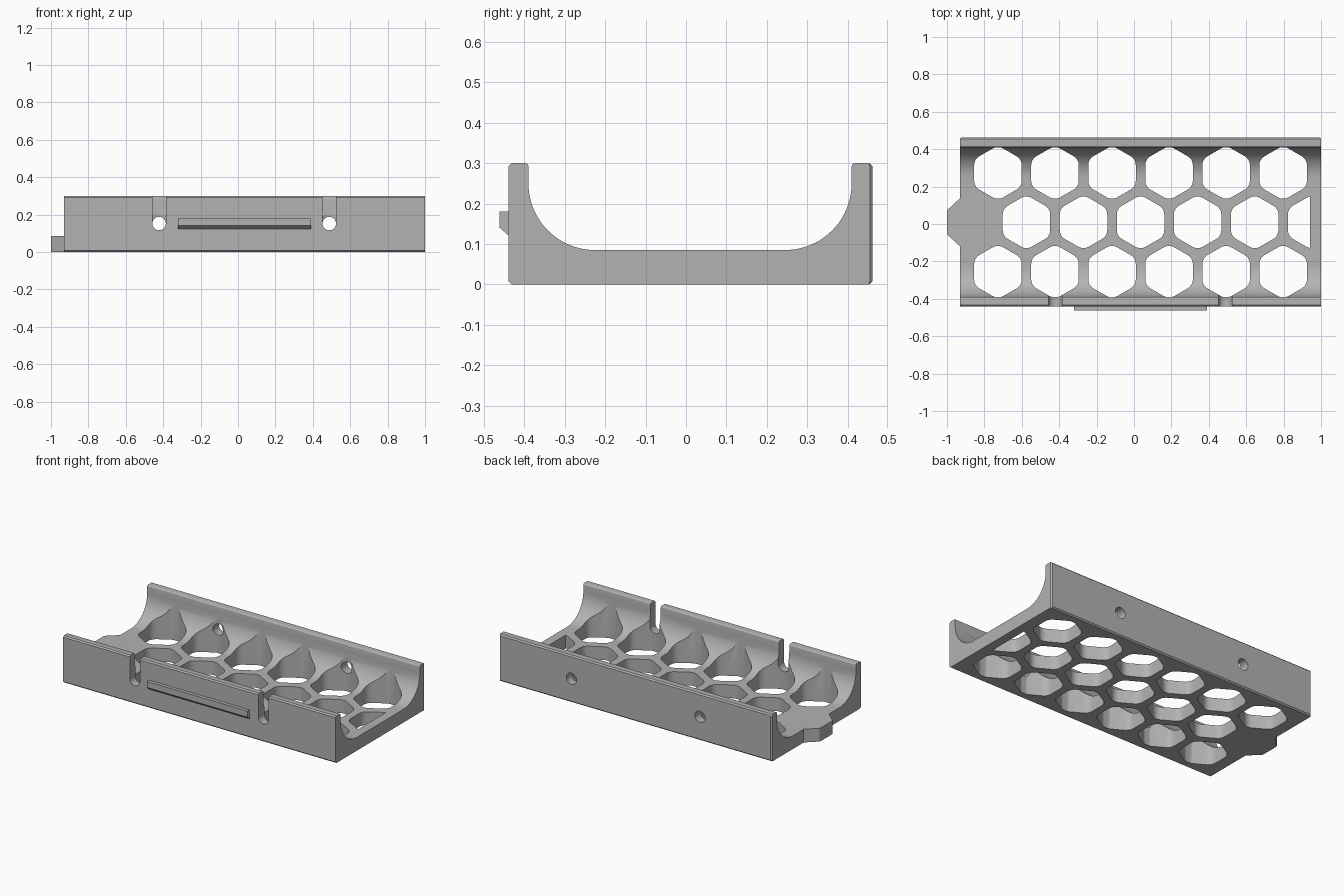
import bpy, bmesh, math
from mathutils import Vector

cube = bpy.data.objects.get("Cube")
if cube:
    bpy.data.objects.remove(cube)

grey = bpy.data.materials.new("plain grey")
grey.use_nodes = True
COLOUR = (0.45, 0.45, 0.45, 1)
grey.diffuse_color = COLOUR
grey.node_tree.nodes["Principled BSDF"].inputs["Base Color"].default_value = COLOUR

X0, X1 = -0.93, 1.0            # tray ends
FRONT, BACK = -0.44, 0.462     # outer wall faces
IN_F, IN_B = -0.39, 0.41       # inner wall faces
FLOOR, TOP, FILLET, EDGE = 0.085, 0.3, 0.165, 0.008
PITCH, MID_Y = 0.305, 0.009    # honeycomb layout


def arc(cx, cy, r, a0, a1, n):
    """Points on an arc, angles in degrees."""
    angles = [math.radians(a0 + (a1 - a0) * i / n) for i in range(n + 1)]
    return [(cx + r * math.cos(a), cy + r * math.sin(a)) for a in angles]


def rounded_hex(cx, cy, apothem, r):
    """Hexagon with points along y and filleted corners."""
    pts = []
    for a in range(30, 390, 60):
        d = (apothem - r) / math.cos(math.radians(30))
        t = math.radians(a)
        pts += arc(cx + d * math.cos(t), cy + d * math.sin(t), r, a - 30, a + 30, 6)[:]
    return pts


def loft(bm, sections):
    """Join equal-length rings of points and cap both ends."""
    rings = [[bm.verts.new(p) for p in ring] for ring in sections]
    n = len(rings[0])
    for a, b in zip(rings, rings[1:]):
        for i in range(n):
            bm.faces.new((a[i], a[(i + 1) % n], b[(i + 1) % n], b[i]))
    bm.faces.new(rings[0])
    bm.faces.new(rings[-1])


def to_object(bm, name):
    bmesh.ops.remove_doubles(bm, verts=bm.verts, dist=0.0001)
    bmesh.ops.recalc_face_normals(bm, faces=bm.faces)
    mesh = bpy.data.meshes.new(name)
    bm.to_mesh(mesh)
    bm.free()
    mesh.materials.append(grey)
    obj = bpy.data.objects.new(name, mesh)
    bpy.context.collection.objects.link(obj)
    return obj


def cut(target, cutter):
    """Subtract the cutter, then discard it."""
    mod = target.modifiers.new("cut", "BOOLEAN")
    mod.operation, mod.solver, mod.object = "DIFFERENCE", "EXACT", cutter
    bpy.context.view_layer.objects.active = target
    bpy.ops.object.modifier_apply(modifier=mod.name)
    bpy.data.objects.remove(cutter)


# Tray: U-shaped profile with large inner fillets, run along x
profile = [(FRONT, EDGE), (FRONT + EDGE, 0), (BACK - EDGE, 0), (BACK, EDGE),
           (BACK, TOP - EDGE), (BACK - EDGE, TOP)]
profile += arc(IN_B + EDGE, TOP - EDGE, EDGE, 90, 180, 4)
profile += arc(IN_B - FILLET, FLOOR + FILLET, FILLET, 0, -90, 20)
profile += arc(IN_F + FILLET, FLOOR + FILLET, FILLET, -90, -180, 20)
profile += arc(IN_F - EDGE, TOP - EDGE, EDGE, 0, 90, 4)
profile += [(FRONT + EDGE, TOP), (FRONT, TOP - EDGE)]
bm = bmesh.new()
loft(bm, [[(x, min(y, limit), z) for y, z in profile]
          for x, limit in ((X0, BACK - 0.007), (X0 + 0.007, BACK),
                           (X1 - 0.007, BACK), (X1, BACK - 0.007))])
tray = to_object(bm, "tray")

# Honeycomb openings through the floor and fillets
bm = bmesh.new()
for row in (-1, 0, 1):
    for i in range(6):
        cx = -0.575 + PITCH * (i - 0.5 * abs(row))
        ring = rounded_hex(cx, MID_Y + row * PITCH * 0.866, 0.127, 0.055)
        ring = [(min(x, 0.942), max(IN_F + 0.001, min(IN_B - 0.001, y))) for x, y in ring]
        loft(bm, [[(x, y, z) for x, y in ring] for z in (-0.1, 0.27)])
cut(tray, to_object(bm, "honeycomb_cutter"))

# Open slots in the front wall and round holes in the back wall
bm = bmesh.new()
for cx in (-0.422, 0.488):
    slot = arc(cx, 0.152, 0.036, 180, 360, 16) + [(cx + 0.036, 0.4), (cx - 0.036, 0.4)]
    hole = arc(cx, 0.152, 0.036, 0, 360, 32)[:-1]
    for ring, ys in ((slot, (-0.6, -0.3)), (hole, (0.3, 0.6))):
        loft(bm, [[(x, y, z) for x, z in ring] for y in ys])
cut(tray, to_object(bm, "slot_cutter"))

# End tab: part of a solid hexagon continuing the honeycomb
bm = bmesh.new()
tab_ring = [(min(x, X0 + 0.001), y)
            for x, y in rounded_hex(-0.575 - PITCH, MID_Y, 0.12, 0.03)]
loft(bm, [[(x, y, z) for x, y in tab_ring] for z in (0, FLOOR)])
bmesh.ops.dissolve_degenerate(bm, dist=0.0001, edges=bm.edges)
tab = to_object(bm, "end_tab")

# Catch rail on the front wall, sloped underneath
bm = bmesh.new()
rail = [(FRONT + 0.002, 0.18), (-0.462, 0.18), (-0.462, 0.141), (FRONT + 0.002, 0.12)]
loft(bm, [[(x, y, z) for y, z in rail] for x in (-0.32, 0.39)])
catch_rail = to_object(bm, "catch_rail")

for obj in (tray, tab, catch_rail):
    bpy.ops.object.select_all(action="DESELECT")
    obj.select_set(True)
    bpy.context.view_layer.objects.active = obj
    bpy.ops.object.shade_smooth_by_angle(angle=math.radians(28))
